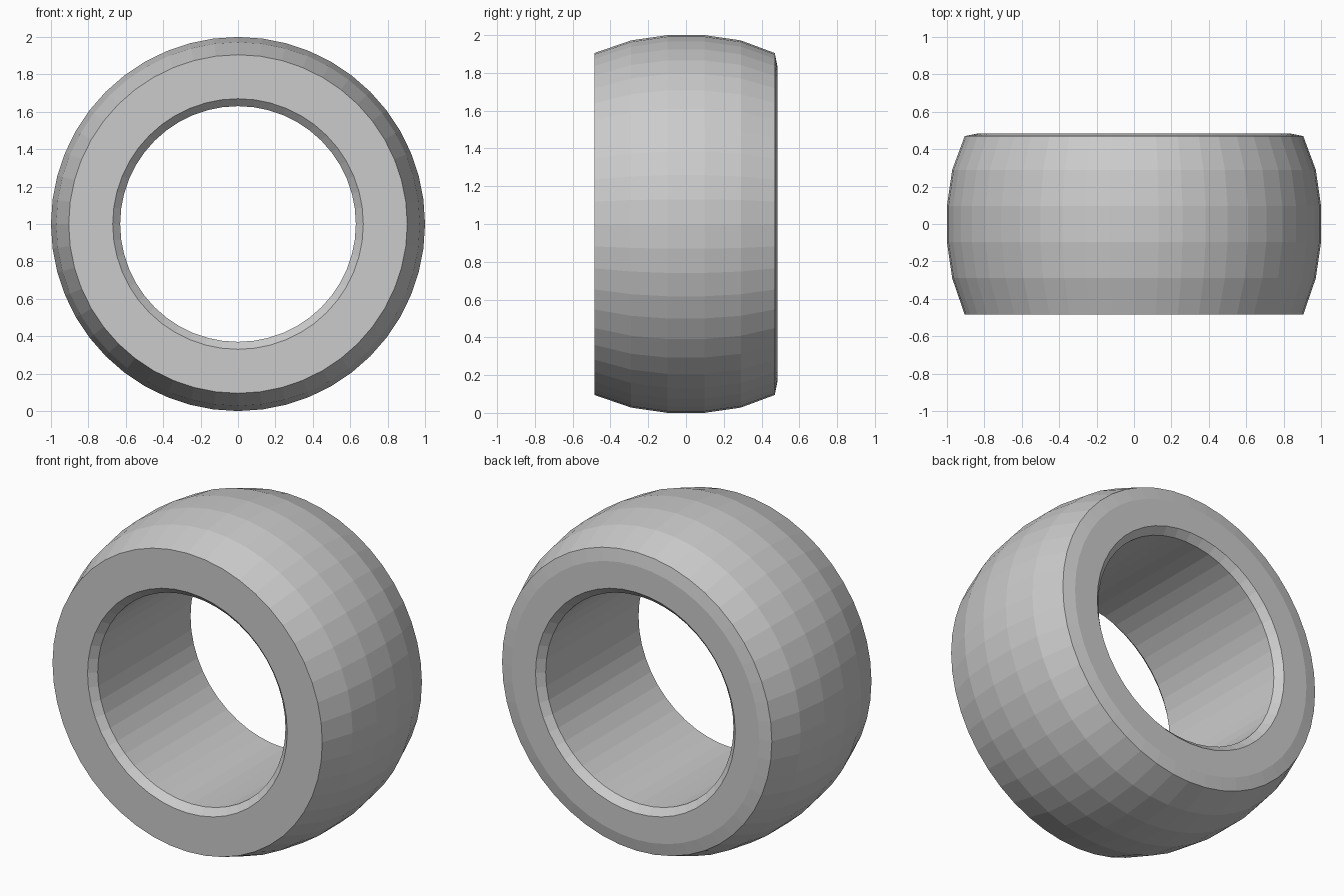
import bpy
import bmesh
from math import cos, sin, tau

cube = bpy.data.objects.get("Cube")
if cube:
    bpy.data.objects.remove(cube, do_unlink=True)

SIDES = 48

# Closed ring section as (radius, y): bulged outside, flat front, bevelled back, chamfered bore
section = [
    (0.905, -0.485), (0.972, -0.29), (1.0, -0.097),
    (1.0, 0.097), (0.972, 0.29), (0.905, 0.47),
    (0.83, 0.485), (0.67, 0.485), (0.63, 0.445),
    (0.63, -0.445), (0.67, -0.485),
]

grey = bpy.data.materials.new("plain grey")
grey.use_nodes = True
colour = (0.6, 0.6, 0.6, 1)
grey.diffuse_color = colour
grey.node_tree.nodes["Principled BSDF"].inputs["Base Color"].default_value = colour

# Sweep the section around the bore axis
bm = bmesh.new()
rings = []
for i in range(SIDES):
    a = tau * i / SIDES
    rings.append([bm.verts.new((r * cos(a), y, 1 + r * sin(a))) for r, y in section])
for i, ring in enumerate(rings):
    following = rings[(i + 1) % SIDES]
    for j in range(len(section)):
        k = (j + 1) % len(section)
        bm.faces.new((ring[j], ring[k], following[k], following[j]))
bmesh.ops.recalc_face_normals(bm, faces=bm.faces)

mesh = bpy.data.meshes.new("bearing_ring")
bm.to_mesh(mesh)
bm.free()
mesh.materials.append(grey)
ring_object = bpy.data.objects.new("bearing_ring", mesh)
bpy.context.collection.objects.link(ring_object)
